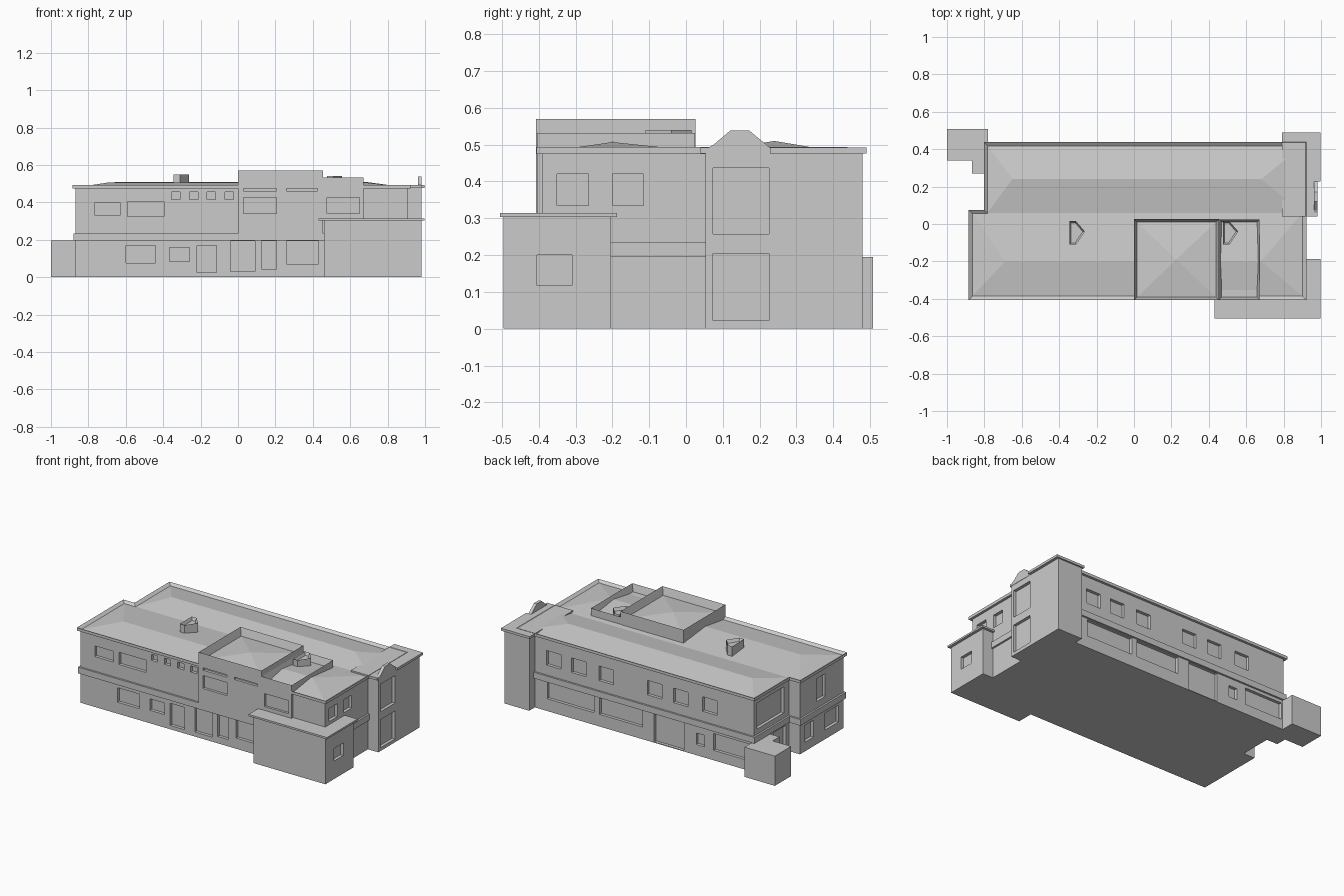
import bpy, bmesh

if "Cube" in bpy.data.objects:
    bpy.data.objects.remove(bpy.data.objects["Cube"])

def finish(name, bm):
    bmesh.ops.recalc_face_normals(bm, faces=bm.faces[:])
    me = bpy.data.meshes.new(name)
    bm.to_mesh(me)
    bm.free()
    ob = bpy.data.objects.new(name, me)
    bpy.context.collection.objects.link(ob)
    return ob

def rect(x0, x1, y0, y1):
    return [(x0, y0), (x1, y0), (x1, y1), (x0, y1)]

def extrude(bm, outline, z0, z1):
    """Closed prism from a plan outline; returns its top face."""
    base = bm.faces.new([bm.verts.new((x, y, z0)) for x, y in outline])
    top = bmesh.ops.extrude_face_region(bm, geom=[base])["geom"]
    face = next(g for g in top if isinstance(g, bmesh.types.BMFace))
    bmesh.ops.translate(bm, vec=(0, 0, z1 - z0),
                        verts=[g for g in top if isinstance(g, bmesh.types.BMVert)])
    # keep the bottom closed
    if not base.is_valid or all(len(e.link_faces) == 1 for e in bm.edges if e.is_boundary):
        bmesh.ops.holes_fill(bm, edges=[e for e in bm.edges if e.is_boundary])
    bmesh.ops.recalc_face_normals(bm, faces=bm.faces[:])
    return face

def prism(name, outline, z0, z1, rim=0, depth=0):
    """Prism; with a rim its top is sunk like a tray."""
    bm = bmesh.new()
    top = extrude(bm, outline, z0, z1)
    if rim:
        bmesh.ops.inset_region(bm, faces=[top], thickness=rim, use_even_offset=True)
        bmesh.ops.translate(bm, verts=top.verts[:], vec=(0, 0, -depth))
    return finish(name, bm)

def hip(name, x0, x1, y0, y1, z0, z1, rx0, rx1, ry):
    bm = bmesh.new()
    a, b, c, d = [bm.verts.new((x, y, z0)) for x, y in rect(x0, x1, y0, y1)]
    e = bm.verts.new((rx0, ry, z1))
    f = bm.verts.new((rx1, ry, z1)) if rx1 > rx0 else e
    faces = [(a, b, f, e), (b, c, f), (c, d, e, f), (d, a, e), (d, c, b, a)]
    for q in faces:
        bm.faces.new(list(dict.fromkeys(q)))
    return finish(name, bm)

def recess(ob, walls, depth=0.02):
    """Cut window and door recesses: (axis, wall position, outward sign, openings)."""
    bm = bmesh.new()
    for axis, pos, sign, openings in walls:
        p0, p1 = sorted((pos - sign * depth, pos + sign * 0.008))
        for a0, a1, z0, z1 in openings:
            plan = rect(a0, a1, p0, p1) if axis == 'y' else rect(p0, p1, a0, a1)
            vs = [[bm.verts.new((x, y, z)) for x, y in plan] for z in (z0, z1)]
            bm.faces.new(vs[0])
            bm.faces.new(vs[1])
            for i in range(4):
                j = (i + 1) % 4
                bm.faces.new((vs[0][i], vs[0][j], vs[1][j], vs[1][i]))
    cutter = finish(ob.name + "_cutter", bm)
    cutter.hide_render = True
    mod = ob.modifiers.new("openings", 'BOOLEAN')
    mod.operation, mod.solver, mod.object = 'DIFFERENCE', 'EXACT', cutter
    dg = bpy.context.evaluated_depsgraph_get()
    me = bpy.data.meshes.new_from_object(ob.evaluated_get(dg))
    ob.modifiers.clear()
    ob.data = me
    bpy.data.objects.remove(cutter)

def footprint(o):
    return [(-.868 - o, -.39 - o), (.905 + o, -.39 - o), (.905 + o, .422 + o),
            (-.787 - o, .422 + o), (-.787 - o, .06 + o), (-.868 - o, .06 + o)]

# Main two-storey walls with openings
main = prism("main_walls", footprint(0), 0, .48)
front = [(-.765, -.63, .33, .40), (-.59, -.395, .325, .405),
         (-.60, -.44, .075, .17), (-.365, -.26, .085, .16), (-.22, -.115, .025, .17),
         (-.04, .09, .03, .193), (.125, .205, .045, .193), (.26, .43, .07, .193)]
front += [(x, x + .045, .415, .455) for x in (-.355, -.26, -.165, -.07)]
back = [(x, x + .105, .30, .395) for x in (.61, .43, .23, -.12, -.31, -.52)]
back += [(.37, .71, .08, .19), (.02, .33, .08, .19), (-.28, -.065, .005, .193),
         (-.43, -.37, .07, .145), (-.77, -.495, .065, .175)]
recess(main, [
    ('y', -.39, -1, front), ('y', .422, 1, back),
    ('x', .905, 1, [(-.35, -.265, .335, .42), (-.2, -.115, .335, .42)]),
    ('x', -.787, -1, [(.11, .39, .27, .44), (.09, .22, .05, .18)]),
    ('x', -.868, -1, [(-.2, -.11, .28, .43), (-.34, -.2, .06, .17), (-.08, .01, .06, .17)])])

# String course and eaves
prism("string_course", footprint(.012), .195, .235)
prism("eaves_tray", footprint(.016), .475, .494, .02, .014)

# Twin low hipped roofs
hip("rear_hip_roof", -.783, .9, .06, .418, .48, .51, -.65, .68, .24)
hip("front_hip_roof", -.864, .9, -.386, .06, .48, .507, -.69, .68, -.2)

# Raised parapet blocks
tall = prism("tall_block", rect(0, .455, -.407, .026), .197, .57, .016, .05)
recess(tall, [('y', -.407, -1, [(.03, .205, .34, .425), (.03, .205, .46, .485),
                               (.26, .425, .46, .485)])])
hip("tall_block_roof", .016, .439, -.391, .01, .52, .545, .225, .225, -.19)
low = prism("low_block", rect(.455, .672, -.405, .024), .305, .532, .014, .047)
recess(low, [('y', -.405, -1, [(.475, .65, .34, .425)])])

# Five-sided roof vents
for name, x, y, z0, z1 in (("left_vent", -.345, -.045, .48, .55),
                           ("right_vent", .475, -.045, .48, .54)):
    prism(name, [(x, y - .065), (x + .035, y - .065), (x + .082, y + .005),
                 (x + .035, y + .06), (x, y + .06)], z0, z1, .009, .02)

# Front right single-storey wing
wing = prism("front_wing", rect(.46, .98, -.495, -.204), 0, .304)
recess(wing, [('x', .98, 1, [(-.405, -.31, .118, .20)])])
prism("front_wing_roof", rect(.43, .998, -.505, -.188), .303, .315)

# Rear right stair tower with gable
tower = prism("stair_tower", rect(.80, .98, .053, .48), 0, .478)
recess(tower, [('x', .98, 1, [(.073, .225, .022, .205), (.073, .225, .257, .437)])])
prism("tower_roof", [(.79, .04), (.98, .04), (.98, .228), (.998, .228),
                     (.998, .49), (.79, .49)], .476, .492)
bm = bmesh.new()
profile = [(.053, .476), (.228, .476), (.228, .492), (.172, .538), (.12, .538), (.075, .5), (.053, .488)]
f = [[bm.verts.new((x, y, z)) for y, z in profile] for x in (.962, .982)]
bm.faces.new(f[0])
bm.faces.new(f[1])
for i in range(len(profile)):
    j = (i + 1) % len(profile)
    bm.faces.new((f[0][i], f[0][j], f[1][j], f[1][i]))
finish("tower_gable", bm)

# Low annex at the rear left corner
prism("rear_annex", [(-1, .34), (-.866, .34), (-.866, .27), (-.78, .27),
                     (-.78, .508), (-1, .508)], 0, .195)
